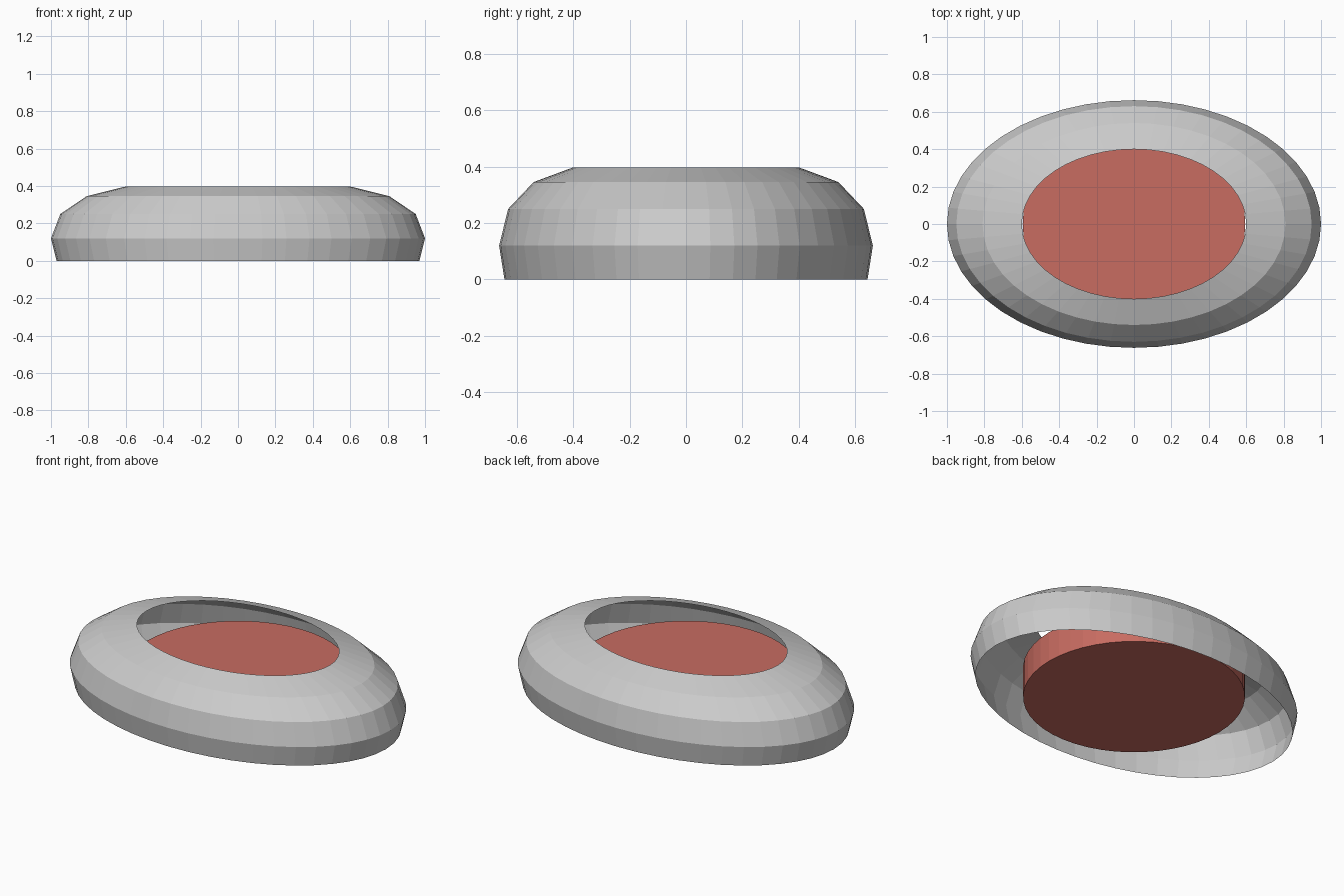
import bpy, bmesh, math

if "Cube" in bpy.data.objects:
    bpy.data.objects.remove(bpy.data.objects["Cube"])

SEG = 48


def material(name, rgb):
    m = bpy.data.materials.new(name)
    m.diffuse_color = (*rgb, 1)
    m.use_nodes = True
    m.node_tree.nodes["Principled BSDF"].inputs["Base Color"].default_value = m.diffuse_color
    return m


def loft(name, rings, caps=False, mat=None):
    """Skin a stack of ellipses given as (x radius, y radius, z), bottom to top."""
    bm = bmesh.new()
    loops = []
    for rx, ry, z in rings:
        loops.append([bm.verts.new((rx * math.cos(a), ry * math.sin(a), z))
                      for a in (2 * math.pi * i / SEG for i in range(SEG))])
    for low, up in zip(loops, loops[1:]):
        for i in range(SEG):
            j = (i + 1) % SEG
            bm.faces.new((low[i], low[j], up[j], up[i]))
    if caps:
        bm.faces.new(loops[0][::-1])
        bm.faces.new(loops[-1])
    mesh = bpy.data.meshes.new(name)
    bm.to_mesh(mesh)
    bm.free()
    ob = bpy.data.objects.new(name, mesh)
    bpy.context.collection.objects.link(ob)
    if mat:
        mesh.materials.append(mat)
    return ob


# Thin oval shell, open at the bottom and at the top
loft("oval_shell", [(0.97, 0.643, 0), (1.0, 0.662, 0.12), (0.95, 0.63, 0.25),
                    (0.81, 0.54, 0.345), (0.6, 0.4, 0.397)])

# Round red disc floating inside the shell
loft("red_disc", [(0.595, 0.595, 0.043), (0.595, 0.595, 0.222)], True,
     material("red", (0.58, 0.15, 0.12)))

# Small green core embedded in the disc, just behind its underside
loft("green_core", [(0.42, 0.42, 0.0435), (0.42, 0.42, 0.2)], True,
     material("green", (0.1, 0.3, 0.12)))
